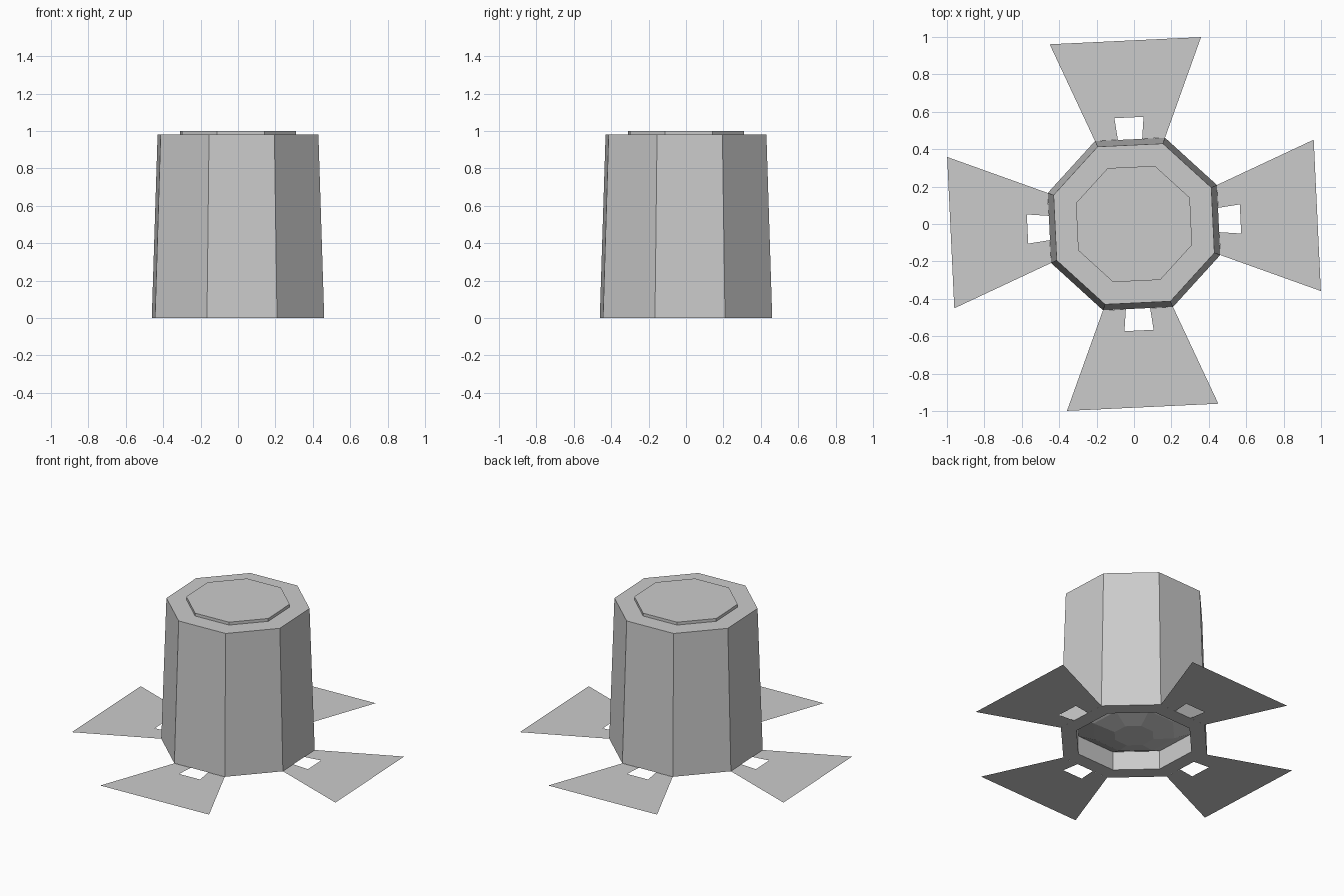
import bpy
from math import sin, cos, radians

if "Cube" in bpy.data.objects:
    bpy.data.objects.remove(bpy.data.objects["Cube"])

TWIST = 2.7   # whole model is turned slightly about z


def add_mesh(name, verts, faces):
    mesh = bpy.data.meshes.new(name)
    mesh.from_pydata(verts, [], faces)
    mesh.update()
    obj = bpy.data.objects.new(name, mesh)
    bpy.context.collection.objects.link(obj)
    return obj


def octagon_lathe(name, profile, cap_first=False, cap_last=False):
    """Eight-sided revolve of (radius, z) points, listed from bottom to top on the outside."""
    verts, faces = [], []
    for r, z in profile:
        for k in range(8):
            a = radians(TWIST + 22.5 + 45 * k)
            verts.append((r * cos(a), r * sin(a), z))
    for i in range(len(profile) - 1):
        for k in range(8):
            n = (k + 1) % 8
            faces.append((i * 8 + k, i * 8 + n, i * 8 + 8 + n, i * 8 + 8 + k))
    if cap_first:
        faces.append(tuple(reversed(range(8))))
    if cap_last:
        last = (len(profile) - 1) * 8
        faces.append(tuple(range(last, last + 8)))
    return add_mesh(name, verts, faces)


# Tapered shell with raised lid and recessed underside opening
octagon_lathe("body", [(0.385, 0.13), (0.385, 0), (0.49, 0), (0.457, 0.98),
                       (0.33, 0.98), (0.33, 1.0)], cap_last=True)

# Shallow faceted bulge inside the opening
octagon_lathe("underside_lens", [(0.13, 0.04), (0.27, 0.075), (0.385, 0.13)],
              cap_first=True)

# Four flat flaring flaps, each with a window against the body
x0, x1, x2 = 0.453, 0.57, 0.981
half = [(x0, 0.1875), (x2, 0.405), (x1, 0.078), (x0, 0.065)]
local = half + [(x, -y) for x, y in half]
for k, side in enumerate(("right", "back", "left", "front")):
    a = radians(TWIST + 90 * k)
    verts = [(x * cos(a) - y * sin(a), x * sin(a) + y * cos(a), 0) for x, y in local]
    add_mesh(side + "_flap", verts, [(0, 3, 2, 1), (1, 2, 6, 5), (5, 6, 7, 4)])
